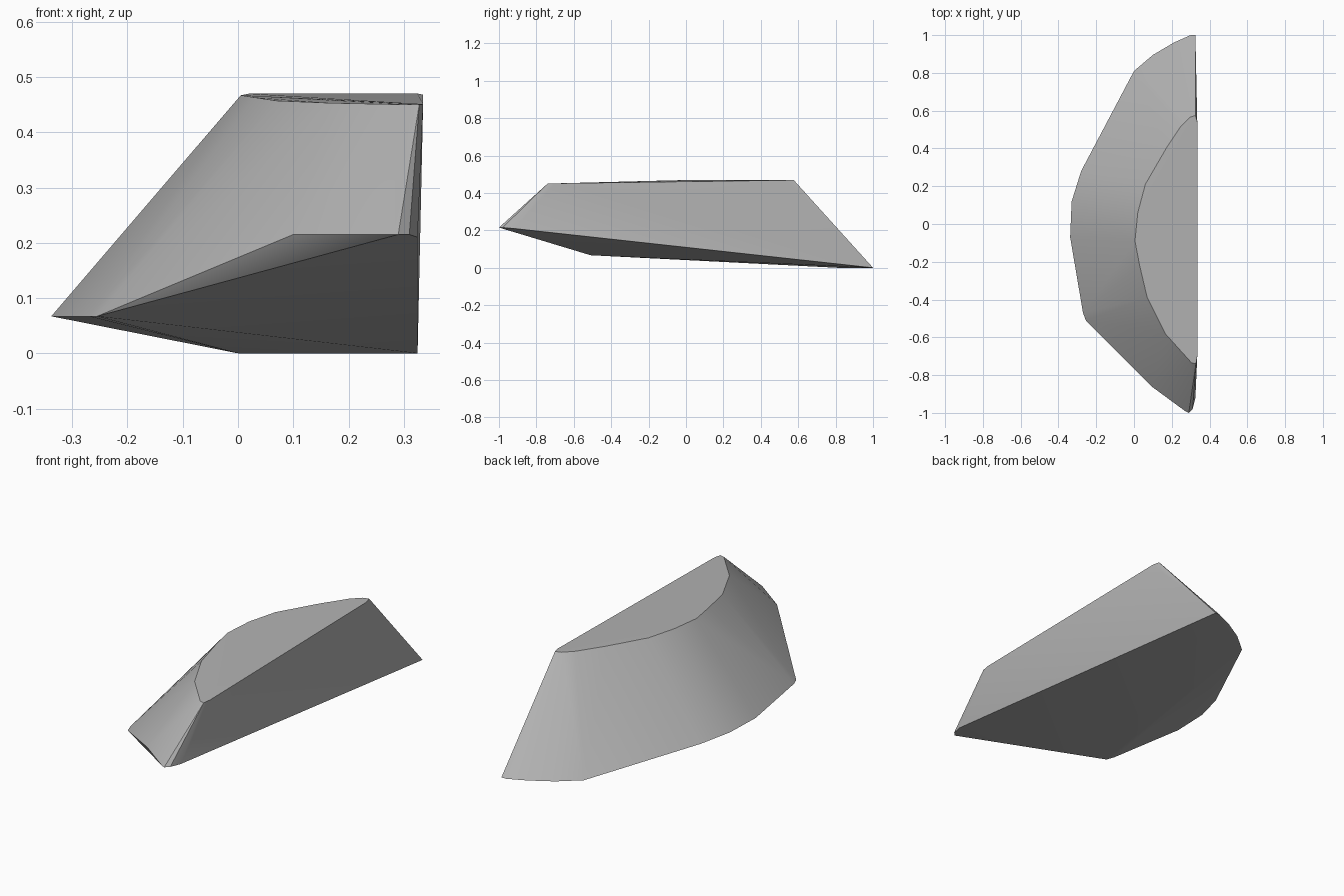
import bpy, bmesh, math

cube = bpy.data.objects.get("Cube")
if cube:
    bpy.data.objects.remove(cube, do_unlink=True)

# Single stone colour
stone = bpy.data.materials.new("stone_grey")
stone.use_nodes = True
grey = (0.45, 0.45, 0.45, 1)
stone.diffuse_color = grey
stone.node_tree.nodes["Principled BSDF"].inputs["Base Color"].default_value = grey

# Outline of the flat top, back to front
top_outline = [
    (0.325, 0.575, 0.47), (0.295, 0.565, 0.47), (0.25, 0.52, 0.47),
    (0.17, 0.40, 0.47), (0.06, 0.21, 0.47), (0.02, 0.06, 0.47),
    (0.005, -0.09, 0.467), (0.03, -0.22, 0.463), (0.07, -0.39, 0.457),
    (0.165, -0.58, 0.453), (0.305, -0.735, 0.45), (0.328, -0.74, 0.45),
    (0.335, -0.70, 0.451), (0.335, 0.54, 0.468),
]

# Widest rim, back to front: low at the back, raised at the front tip
rim = [
    (0.325, 1.0, 0), (0.30, 1.0, 0), (0.21, 0.96, 0), (0.10, 0.895, 0),
    (0.0, 0.81, 0), (-0.28, 0.28, 0.056), (-0.33, 0.12, 0.066),
    (-0.338, -0.07, 0.067), (-0.27, -0.47, 0.067), (-0.255, -0.51, 0.067),
    (0.10, -0.865, 0.215), (0.27, -0.99, 0.215), (0.29, -1.0, 0.215),
    (0.31, -0.98, 0.215), (0.325, -0.92, 0.21),
]

# Wrap the two outlines into one solid
bm = bmesh.new()
for co in top_outline + rim:
    bm.verts.new(co)
bmesh.ops.convex_hull(bm, input=bm.verts[:])
bmesh.ops.delete(bm, geom=[v for v in bm.verts if not v.link_faces], context='VERTS')
bmesh.ops.recalc_face_normals(bm, faces=bm.faces[:])

mesh = bpy.data.meshes.new("half_stone")
bm.to_mesh(mesh)
bm.free()
mesh.materials.append(stone)
body = bpy.data.objects.new("half_stone", mesh)
bpy.context.collection.objects.link(body)

# Smooth the rounded wall, keep the cut edges crisp
for other in bpy.context.selected_objects:
    other.select_set(False)
body.select_set(True)
bpy.context.view_layer.objects.active = body
bpy.ops.object.shade_smooth_by_angle(angle=math.radians(32))
